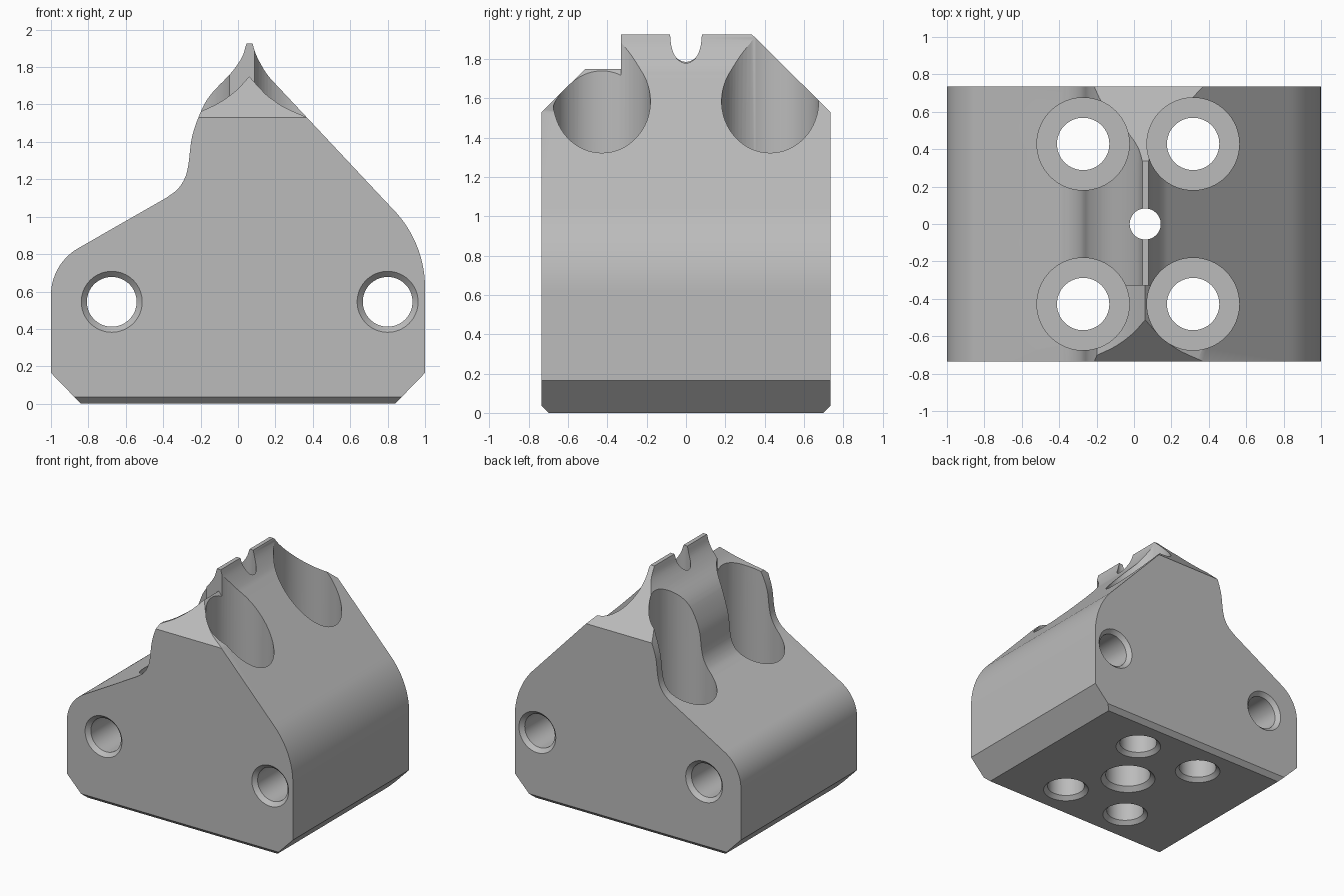
import bpy, bmesh, math
from mathutils import Matrix, Vector

cube = bpy.data.objects.get("Cube")
if cube:
    bpy.data.objects.remove(cube, do_unlink=True)

grey = bpy.data.materials.new("plain grey")
grey.use_nodes = True
grey.diffuse_color = (0.5, 0.5, 0.5, 1)
grey.node_tree.nodes["Principled BSDF"].inputs["Base Color"].default_value = (0.5, 0.5, 0.5, 1)


def finish(name, bm):
    bmesh.ops.recalc_face_normals(bm, faces=bm.faces)
    mesh = bpy.data.meshes.new(name)
    bm.to_mesh(mesh)
    bm.free()
    mesh.materials.append(grey)
    ob = bpy.data.objects.new(name, mesh)
    bpy.context.collection.objects.link(ob)
    return ob


def prism(name, points, place, start, end):
    """Extrude a flat outline; place maps (u, v, depth) to a position."""
    bm = bmesh.new()
    a = [bm.verts.new(place(u, v, start)) for u, v in points]
    b = [bm.verts.new(place(u, v, end)) for u, v in points]
    bm.faces.new(a)
    bm.faces.new(b[::-1])
    for i in range(len(a)):
        j = (i + 1) % len(a)
        bm.faces.new((a[i], a[j], b[j], b[i]))
    return finish(name, bm)


def bore(name, matrix, steps, sides=64):
    """Turned cutter along local z from (height, radius) steps."""
    bm = bmesh.new()
    rings = []
    for h, r in steps:
        angles = [2 * math.pi * i / sides for i in range(sides)]
        rings.append([bm.verts.new(matrix @ Vector((r * math.cos(t), r * math.sin(t), h)))
                      for t in angles])
    for low, high in zip(rings, rings[1:]):
        for i in range(sides):
            j = (i + 1) % sides
            bm.faces.new((low[i], low[j], high[j], high[i]))
    bm.faces.new(rings[0])
    bm.faces.new(rings[-1])
    return finish(name, bm)


def arc(cx, cz, r, start, end, n=14):
    angles = [math.radians(start + (end - start) * i / n) for i in range(n + 1)]
    return [(cx + r * math.cos(t), cz + r * math.sin(t)) for t in angles]


def spline(points, n=5):
    """Smooth curve through the points."""
    p = [Vector(q) for q in points]
    p = [2 * p[0] - p[1]] + p + [2 * p[-1] - p[-2]]
    out = []
    for a, b, c, d in zip(p, p[1:], p[2:], p[3:]):
        for i in range(n):
            t = i / n
            out.append(tuple(0.5 * (2 * b + (c - a) * t + (2 * a - 5 * b + 4 * c - d) * t * t
                                    + (3 * b - a - 3 * c + d) * t ** 3)))
    return out + [tuple(points[-1])]


def boolean(target, cutter, operation="DIFFERENCE"):
    mod = target.modifiers.new(cutter.name, "BOOLEAN")
    mod.operation = operation
    mod.solver = "EXACT"
    mod.object = cutter
    cutter.hide_render = True
    bpy.context.view_layer.update()
    result = bpy.data.meshes.new_from_object(
        target.evaluated_get(bpy.context.evaluated_depsgraph_get()))
    target.modifiers.clear()
    target.data = result
    bpy.data.objects.remove(cutter, do_unlink=True)


def along_y(u, v, d):
    return (u, d, v)


def along_x(u, v, d):
    return (d, u, v)


# Body: front outline crossed with side outline
outline = [(-0.84, 0), (0.84, 0), (1, 0.165)]
outline += arc(0.4, 0.62, 0.6, 0, 45)
outline += spline([(0.20, 1.71), (0.16, 1.755), (0.125, 1.81), (0.095, 1.87), (0.078, 1.925)])
outline += spline([(0.045, 1.925), (0.02, 1.85), (-0.04, 1.765), (-0.14, 1.66), (-0.195, 1.57),
                   (-0.245, 1.43), (-0.265, 1.28), (-0.285, 1.205), (-0.325, 1.145),
                   (-0.385, 1.10)])
outline += arc(-0.71, 0.58, 0.29, 120, 180)
outline += [(-1, 0.165)]
body = prism("mounting_block", outline, along_y, -0.9, 0.9)

side = [(-0.70, 0), (-0.70, -0.1), (0.70, -0.1), (0.70, 0), (0.735, 0.035), (0.735, 1.53),
        (0.26, 2), (-0.26, 2), (-0.735, 1.53), (-0.735, 0.035)]
boolean(body, prism("side_outline", side, along_x, -1.2, 1.2), "INTERSECT")

# Lowered front crest with hollow flanks
left_flank = spline([(-0.205, 1.56), (-0.1, 1.61), (-0.01, 1.675), (0.06, 1.75)])
right_flank = spline([(0.06, 1.75), (0.13, 1.675), (0.23, 1.595), (0.37, 1.53)])
crest = left_flank + right_flank[1:] + [(0.7, 1.53), (0.7, 2.1), (-0.7, 2.1), (-0.7, 1.56)]
boolean(body, prism("front_crest_cut", crest, along_y, -1.0, -0.33))

# Four counterbored vertical bolt holes
for x in (-0.272, 0.316):
    for y in (-0.428, 0.428):
        boolean(body, bore("bolt_hole", Matrix.Translation((x, y, 0)),
                           [(-0.03, 0.20), (0.03, 0.14), (0.45, 0.14), (0.45, 0.247),
                            (2.2, 0.247)]))

# Central hole, wider from below
boolean(body, bore("central_hole", Matrix.Translation((0.06, 0, 0)),
                   [(-0.03, 0.235), (0.035, 0.17), (0.6, 0.17), (0.6, 0.083), (2.2, 0.083)]))

# Two countersunk cross holes, front to back
turn = Matrix.Rotation(math.radians(-90), 4, "X")
for x in (-0.675, 0.80):
    boolean(body, bore("cross_hole", Matrix.Translation((x, 0, 0.545)) @ turn,
                       [(-0.765, 0.193), (-0.705, 0.133), (0.705, 0.133), (0.765, 0.193)]))

# Smooth the curved walls, keep the machined edges crisp
bpy.ops.object.select_all(action="DESELECT")
body.select_set(True)
bpy.context.view_layer.objects.active = body
bpy.ops.object.shade_smooth_by_angle(angle=math.radians(25))
